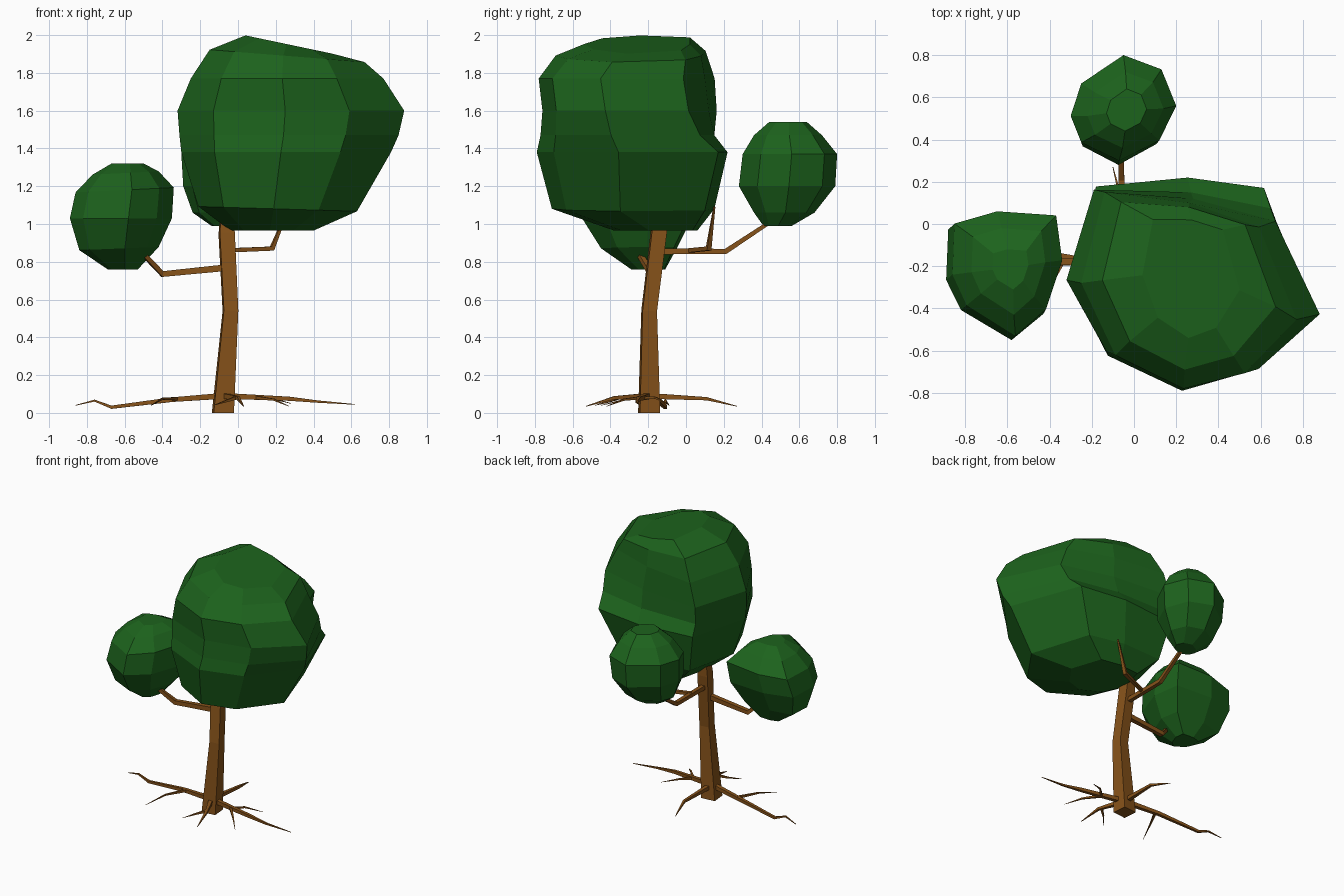
import bpy, bmesh, math
from mathutils import Vector


def material(name, rgb):
    m = bpy.data.materials.new(name)
    m.diffuse_color = (*rgb, 1)
    return m


LEAF = material("leaf_green", (0.012, 0.125, 0.012))
BARK = material("bark_brown", (0.24, 0.085, 0.01))


def finish(bm, name, mat):
    bmesh.ops.recalc_face_normals(bm, faces=bm.faces)
    mesh = bpy.data.meshes.new(name)
    bm.to_mesh(mesh)
    bm.free()
    mesh.materials.append(mat)
    ob = bpy.data.objects.new(name, mesh)
    bpy.context.collection.objects.link(ob)
    return ob


def loft(bm, rings):
    """Skin equal-sized rings of points and close both ends."""
    rows = [[bm.verts.new(p) for p in ring] for ring in rings]
    n = len(rows[0])
    for a, b in zip(rows, rows[1:]):
        for i in range(n):
            j = (i + 1) % n
            bm.faces.new((a[i], a[j], b[j], b[i]))
    bm.faces.new(rows[0][::-1])
    bm.faces.new(rows[-1])


def limb(bm, path, sides=4, turn=math.pi / 4):
    """Tapered tube through (x, y, z, radius) points."""
    pts = [Vector(p[:3]) for p in path]
    d0 = (pts[1] - pts[0]).normalized()
    u = (Vector((1, 0, 0)) if abs(d0.z) > 0.7 else Vector((0, 0, 1)))
    rings = []
    for k, p in enumerate(pts):
        d = (pts[min(k + 1, len(pts) - 1)] - pts[max(k - 1, 0)]).normalized()
        if k == 0 and d0.z > 0.9:
            d = Vector((0, 0, 1))          # flat foot for the trunk
        u = (u - d * u.dot(d)).normalized()
        v = d.cross(u)
        r = path[k][3]
        rings.append([p + r * (u * math.cos(t) + v * math.sin(t)) for t in
                      (turn + math.tau * i / sides for i in range(sides))])
    loft(bm, rings)


def crown(name, outline, levels):
    """Eight-sided crown: plan outline fitted to the x and y range of each level.
    Level = z, x0, x1, y0, y1, slope of z along x, slant of the back along x."""
    xs, ys = zip(*outline)
    ax, bx, ay, by = min(xs), max(xs), min(ys), max(ys)
    rings = []
    for z, x0, x1, y0, y1, slope, slant in levels:
        ring = []
        for x, y in outline:
            px = x0 + (x - ax) / (bx - ax) * (x1 - x0)
            v = (y - ay) / (by - ay)
            dx = px - (x0 + x1) / 2
            ring.append((px, y0 + v * (y1 - y0 + slant * dx), z + slope * dx))
        rings.append(ring)
    bm = bmesh.new()
    loft(bm, rings)
    finish(bm, name, LEAF)


# Leaf crowns
crown("main_crown",
      [(0.88, -0.36), (0.67, 0.17), (0.28, 0.23), (-0.19, 0.2),
       (-0.32, -0.27), (-0.13, -0.62), (0.25, -0.79), (0.59, -0.7)],
      [(0.965, -0.04, 0.40, -0.38, 0.06, 0, 0),
       (1.08, -0.21, 0.63, -0.71, 0.15, -0.03, 0),
       (1.38, -0.30, 0.81, -0.79, 0.22, 0, 0.03),
       (1.47, -0.31, 0.85, -0.77, 0.15, 0, -0.06),
       (1.60, -0.32, 0.88, -0.76, 0.12, 0, -0.15),
       (1.77, -0.25, 0.77, -0.78, 0.10, 0, -0.2),
       (1.89, -0.15, 0.67, -0.69, 0.08, -0.08, -0.15),
       (1.95, 0.04, 0.50, -0.54, 0.02, -0.21, -0.1)])
crown("left_crown",
      [(-0.35, -0.18), (-0.38, 0.04), (-0.67, 0.06), (-0.88, 0.0),
       (-0.89, -0.25), (-0.82, -0.40), (-0.58, -0.55), (-0.43, -0.42)],
      [(0.76, -0.69, -0.53, -0.29, -0.11, 0, 0),
       (0.87, -0.84, -0.42, -0.45, -0.05, 0.04, 0),
       (1.03, -0.89, -0.35, -0.55, 0.03, 0, 0),
       (1.18, -0.86, -0.34, -0.53, 0.06, 0.05, 0),
       (1.27, -0.77, -0.42, -0.43, -0.02, 0.05, 0),
       (1.32, -0.67, -0.50, -0.31, -0.12, 0, 0)])
crown("back_crown",
      [(0.20, 0.55), (0.13, 0.73), (-0.05, 0.80), (-0.25, 0.66),
       (-0.30, 0.50), (-0.25, 0.37), (-0.07, 0.28), (0.12, 0.38)],
      [(0.99, -0.14, 0.03, 0.41, 0.56, 0, 0),
       (1.06, -0.24, 0.11, 0.36, 0.68, 0, 0),
       (1.20, -0.29, 0.18, 0.28, 0.79, 0, 0),
       (1.37, -0.30, 0.20, 0.30, 0.80, 0, 0),
       (1.47, -0.22, 0.14, 0.36, 0.72, 0, 0),
       (1.54, -0.13, 0.06, 0.44, 0.64, 0, 0)])

# Trunk
bm = bmesh.new()
limb(bm, [(-0.08, -0.195, 0, 0.076), (-0.04, -0.195, 0.54, 0.054),
          (-0.06, -0.145, 0.95, 0.056), (-0.06, -0.13, 1.1, 0.04)], turn=0.88)
finish(bm, "trunk", BARK)

# Branches reaching the crowns
branches = {
    "left_branch": [(-0.05, -0.18, 0.77, 0.025), (-0.40, -0.18, 0.735, 0.022),
                    (-0.52, -0.26, 0.86, 0.016)],
    "back_branch": [(-0.06, -0.15, 0.855, 0.022), (-0.06, 0.21, 0.855, 0.02),
                    (-0.06, 0.46, 1.02, 0.014)],
    "right_branch": [(-0.06, 0.02, 0.86, 0.016), (0.18, 0.12, 0.87, 0.018),
                     (0.27, 0.15, 1.09, 0.006)],
}
for name, path in branches.items():
    bm = bmesh.new()
    limb(bm, path)
    finish(bm, name, BARK)

# Roots: x, y, z along the path, tapering to a point
roots = [
    [(-0.08, -0.2, 0.09), (-0.35, -0.15, 0.07), (-0.67, -0.11, 0.03),
     (-0.76, -0.11, 0.065), (-0.86, -0.09, 0.04)],
    [(-0.08, -0.2, 0.09), (0.27, -0.25, 0.075), (0.42, -0.26, 0.06), (0.62, -0.25, 0.045)],
    [(-0.08, -0.2, 0.09), (-0.06, 0.11, 0.075), (-0.1, 0.27, 0.035)],
    [(-0.08, -0.2, 0.09), (0.0, -0.38, 0.08), (0.03, -0.53, 0.035)],
]
twigs = [
    [(-0.32, -0.15, 0.075), (-0.40, -0.3, 0.075), (-0.46, -0.45, 0.04)],
    [(0.1, -0.23, 0.08), (0.17, -0.16, 0.08), (0.28, -0.1, 0.05)],
    [(0.1, -0.23, 0.08), (0.19, -0.33, 0.07), (0.27, -0.42, 0.035)],
    [(-0.01, -0.36, 0.08), (-0.07, -0.41, 0.06), (-0.13, -0.48, 0.04)],
]
bm = bmesh.new()
for group, r0 in ((roots, 0.022), (twigs, 0.013)):
    for path in group:
        n = len(path) - 1
        limb(bm, [(*p, r0 * (1 - 0.9 * i / n)) for i, p in enumerate(path)])
finish(bm, "roots", BARK)
